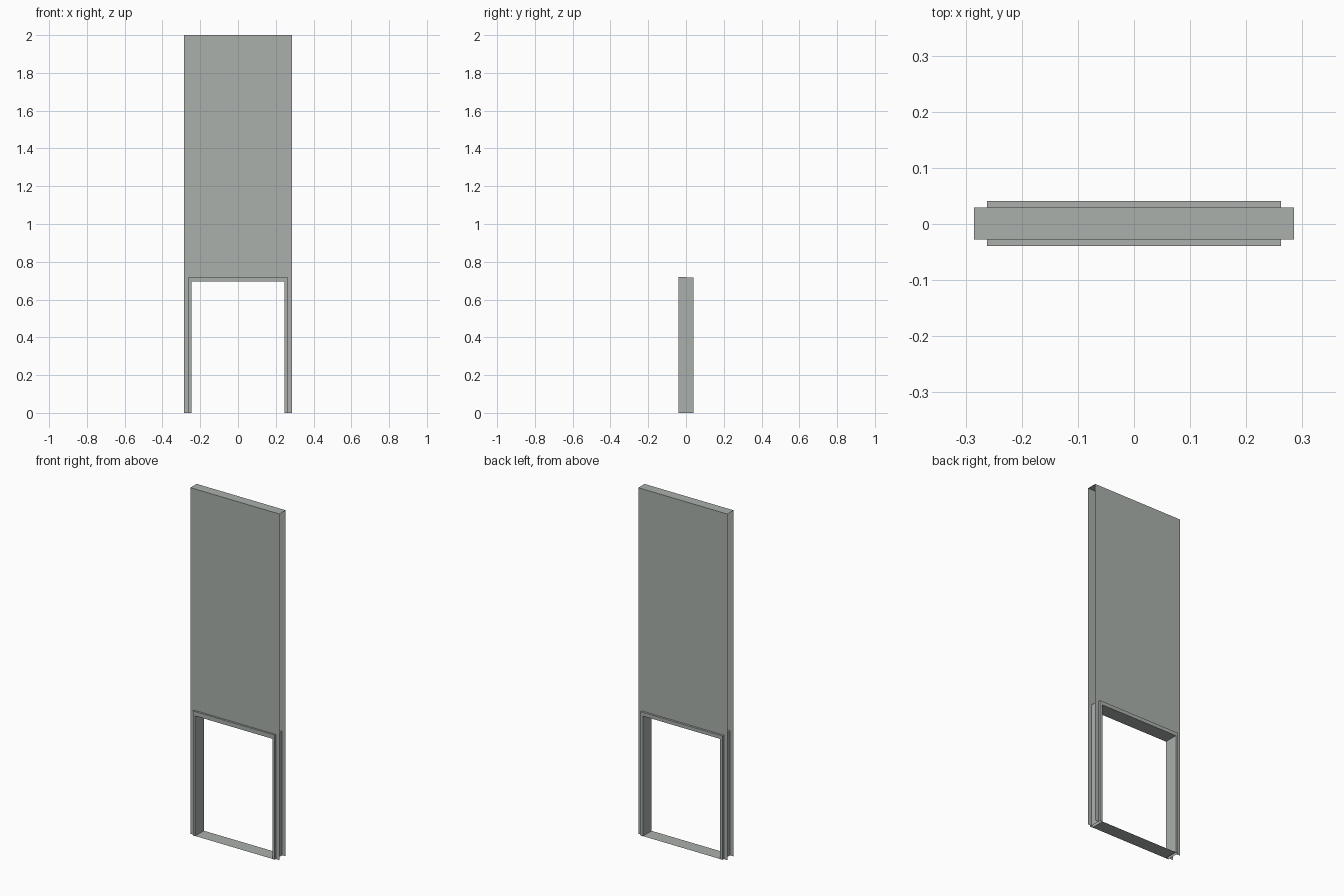
import bpy, bmesh
from mathutils import Vector

if "Cube" in bpy.data.objects:
    bpy.data.objects.remove(bpy.data.objects["Cube"])

mat = bpy.data.materials.new("grey green paint")
mat.diffuse_color = (0.40, 0.435, 0.41, 1)
mat.use_nodes = True
mat.node_tree.nodes["Principled BSDF"].inputs["Base Color"].default_value = mat.diffuse_color


def face(bm, pts, facing):
    """Add one face whose normal points along facing."""
    f = bm.faces.new([bm.verts.new(p) for p in pts])
    f.normal_update()
    if f.normal.dot(Vector(facing)) < 0:
        f.normal_flip()


def arch(w0, h0, w1, h1, y):
    """Upside-down U between an outer and an inner rectangle, at depth y."""
    return [(-w0, y, 0), (-w0, y, h0), (w0, y, h0), (w0, y, 0),
            (w1, y, 0), (w1, y, h1), (-w1, y, h1), (-w1, y, 0)]


def band(bm, w, h, y0, y1, out):
    """Two sides and a top between depths y0 and y1."""
    for s in (-1, 1):
        face(bm, [(s*w, y0, 0), (s*w, y1, 0), (s*w, y1, h), (s*w, y0, h)], (s*out, 0, 0))
    face(bm, [(-w, y0, h), (w, y0, h), (w, y1, h), (-w, y1, h)], (0, 0, out))


def finish(bm, name):
    bmesh.ops.remove_doubles(bm, verts=bm.verts, dist=1e-5)
    me = bpy.data.meshes.new(name)
    bm.to_mesh(me)
    bm.free()
    me.materials.append(mat)
    bpy.context.collection.objects.link(bpy.data.objects.new(name, me))


W, H = 0.285, 2.0        # wall panel
FW = 0.262               # frame outer half width
OW, OH = 0.247, 0.695    # opening
FRONT, BACK = -0.028, 0.029

# wall panel: two skins and a top cap, open at the sides where it joins others
bm = bmesh.new()
for y, d in ((FRONT, -1), (BACK, 1)):
    face(bm, arch(W, H, FW, 0.716, y), (0, d, 0))
face(bm, [(-W, FRONT, H), (W, FRONT, H), (W, BACK, H), (-W, BACK, H)], (0, 0, 1))
finish(bm, "wall_panel")

# opening frame: front and back halves meeting in the middle of the wall
for name, y, d, top in (("front_frame", -0.039, -1, 0.72), ("back_frame", 0.041, 1, 0.716)):
    bm = bmesh.new()
    face(bm, arch(FW, top, OW, OH, y), (0, d, 0))
    band(bm, FW, top, 0, y, 1)
    band(bm, OW, OH, 0, y, -1)
    finish(bm, name)

# threshold across the bottom of the opening
bm = bmesh.new()
face(bm, [(-OW, -0.039, 0.001), (OW, -0.039, 0.001), (OW, 0.041, 0.001), (-OW, 0.041, 0.001)], (0, 0, 1))
finish(bm, "threshold")
